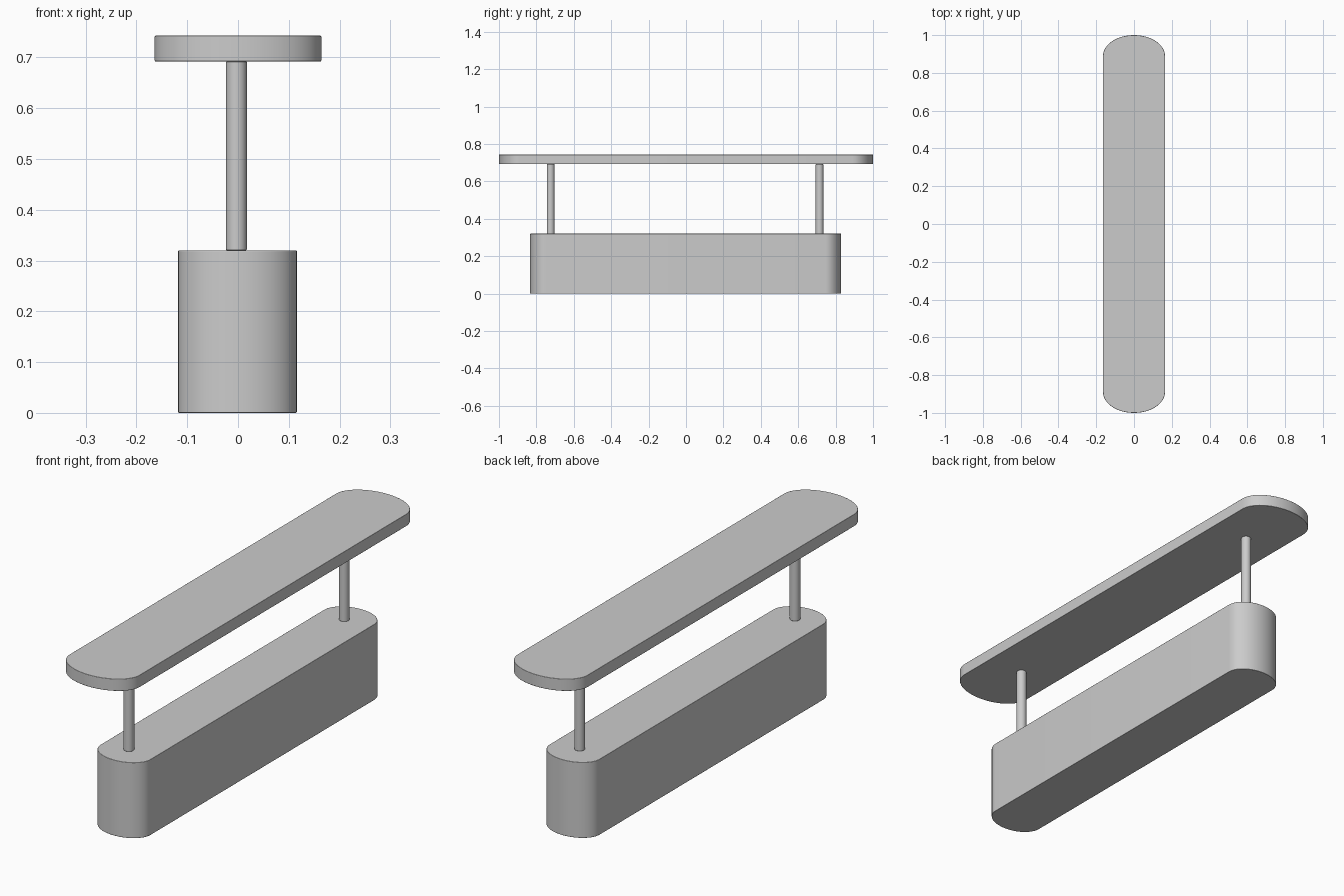
import bpy
import bmesh
from math import cos, sin, pi, radians

cube = bpy.data.objects.get("Cube")
if cube:
    bpy.data.objects.remove(cube, do_unlink=True)

grey = bpy.data.materials.new("plain grey")
grey.use_nodes = True
colour = (0.6, 0.6, 0.6, 1)
grey.diffuse_color = colour
grey.node_tree.nodes["Principled BSDF"].inputs["Base Color"].default_value = colour


def rounded_slab(name, half_width, half_length, cap, bottom, top, centre=(0, 0), steps=24):
    """Extrude a long outline with an elliptical cap at each end."""
    bm = bmesh.new()
    outline = []
    for end in (1, -1):
        for i in range(steps + 1):
            a = pi * i / steps
            x = end * half_width * cos(a)
            y = end * (half_length - cap + cap * sin(a))
            outline.append(bm.verts.new((x, y, bottom)))
    face = bm.faces.new(outline)
    side = bmesh.ops.extrude_face_region(bm, geom=[face])
    verts = [g for g in side["geom"] if isinstance(g, bmesh.types.BMVert)]
    bmesh.ops.translate(bm, vec=(0, 0, top - bottom), verts=verts)
    bmesh.ops.recalc_face_normals(bm, faces=bm.faces)

    mesh = bpy.data.meshes.new(name)
    bm.to_mesh(mesh)
    bm.free()
    obj = bpy.data.objects.new(name, mesh)
    bpy.context.collection.objects.link(obj)
    obj.location = (*centre, 0)
    finish(obj)


def finish(obj):
    """Material, softened rims and smooth sides."""
    obj.data.materials.append(grey)
    bpy.ops.object.select_all(action="DESELECT")
    obj.select_set(True)
    bpy.context.view_layer.objects.active = obj
    bpy.ops.object.shade_smooth_by_angle(angle=radians(30))
    bevel = obj.modifiers.new("soft rims", "BEVEL")
    bevel.width = 0.002
    bevel.segments = 2
    bevel.limit_method = "ANGLE"
    bevel.angle_limit = radians(60)
    bevel.harden_normals = True


# Solid base and thin top board
base_top, board_bottom = 0.32, 0.692
rounded_slab("base", 0.117, 0.832, 0.085, 0, base_top, (-0.001, -0.002))
rounded_slab("top_board", 0.164, 1, 0.11, board_bottom, 0.743)

# Two round posts between them
for name, y in (("front_post", -0.724), ("back_post", 0.714)):
    bpy.ops.mesh.primitive_cylinder_add(
        vertices=32, radius=0.0205, depth=board_bottom - base_top,
        location=(-0.003, y, (base_top + board_bottom) / 2))
    post = bpy.context.object
    post.name = name
    finish(post)
